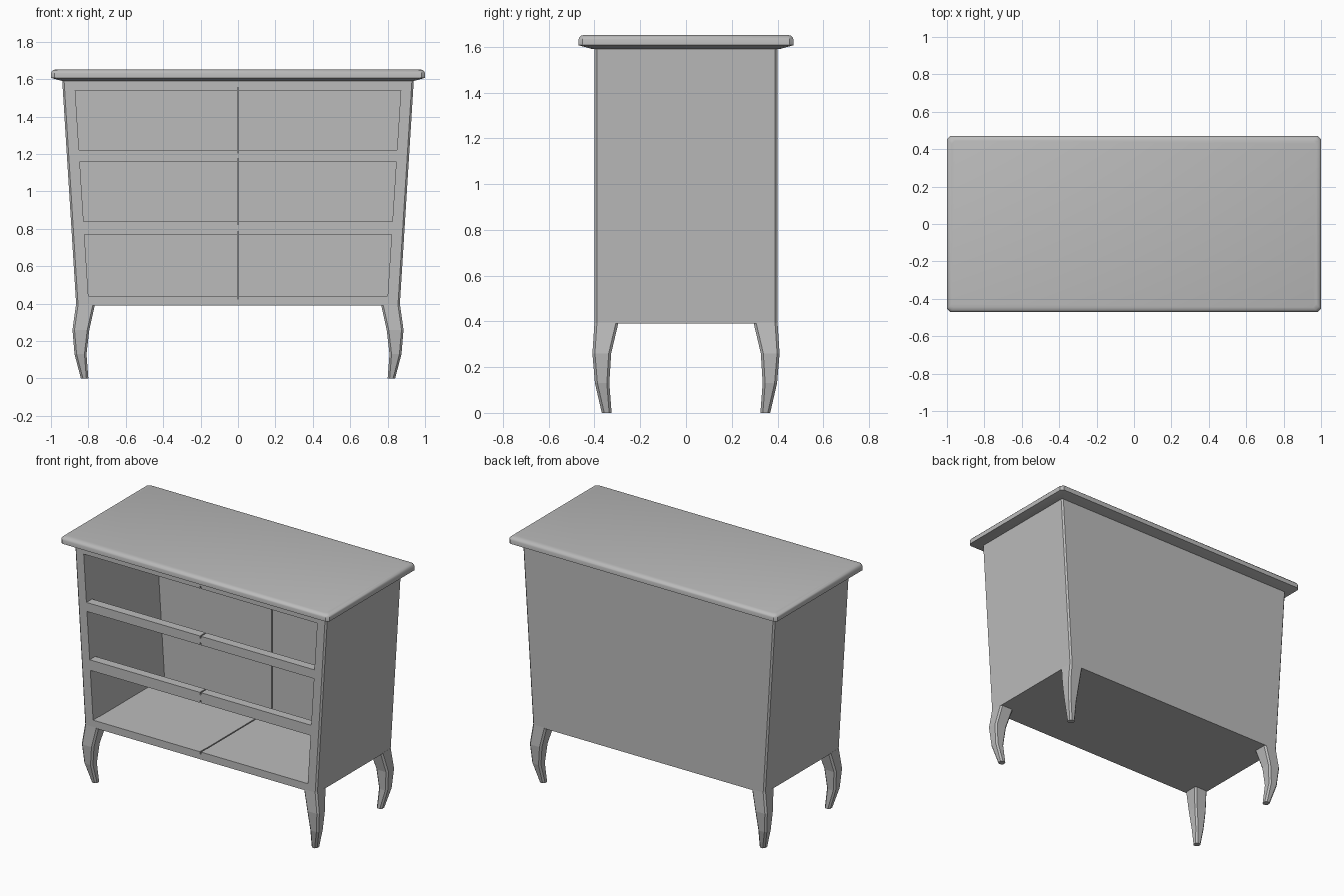
import bpy, bmesh
from mathutils import Vector

cube = bpy.data.objects.get("Cube")
if cube:
    bpy.data.objects.remove(cube, do_unlink=True)

# One plain grey for the whole chest
grey = bpy.data.materials.new("plain grey")
grey.use_nodes = True
colour = (0.5, 0.5, 0.5, 1)
grey.diffuse_color = colour
grey.node_tree.nodes["Principled BSDF"].inputs["Base Color"].default_value = colour


def make_object(name, bm):
    bmesh.ops.recalc_face_normals(bm, faces=bm.faces)
    mesh = bpy.data.meshes.new(name)
    bm.to_mesh(mesh)
    bm.free()
    mesh.materials.append(grey)
    obj = bpy.data.objects.new(name, mesh)
    bpy.context.collection.objects.link(obj)
    return obj


def loft(name, rings):
    """Skin a stack of equal-length rings and cap both ends."""
    bm = bmesh.new()
    loops = [[bm.verts.new(p) for p in ring] for ring in rings]
    for low, high in zip(loops, loops[1:]):
        for i in range(len(low)):
            j = (i + 1) % len(low)
            bm.faces.new((low[i], low[j], high[j], high[i]))
    bm.faces.new(loops[0][::-1])
    bm.faces.new(loops[-1])
    return make_object(name, bm)


def ring(x0, x1, y0, y1, z, chamfer=0.0):
    """Horizontal rectangle, with cut corners if chamfer is set."""
    c = chamfer
    if not c:
        return [(x0, y0, z), (x1, y0, z), (x1, y1, z), (x0, y1, z)]
    return [(x0 + c, y0, z), (x1 - c, y0, z), (x1, y0 + c, z), (x1, y1 - c, z),
            (x1 - c, y1, z), (x0 + c, y1, z), (x0, y1 - c, z), (x0, y0 + c, z)]


def inner_half(z):
    """Half width of the tapering interior at height z."""
    return 0.80 + (z - 0.44) * 0.064


def tapered_block(name, z0, z1, y0, y1, half=inner_half):
    return loft(name, [ring(-half(z), half(z), y0, y1, z) for z in (z0, z1)])


def activate(obj):
    bpy.ops.object.select_all(action='DESELECT')
    obj.select_set(True)
    bpy.context.view_layer.objects.active = obj


def cut(target, cutter):
    cutter.hide_render = True
    mod = target.modifiers.new("cut", 'BOOLEAN')
    mod.operation = 'DIFFERENCE'
    mod.solver = 'EXACT'
    mod.object = cutter
    activate(target)
    bpy.ops.object.modifier_apply(modifier=mod.name)
    bpy.data.objects.remove(cutter, do_unlink=True)


# Carcass: tapered body with lightly cut corners
carcass = loft("carcass", [ring(-w, w, -0.4, 0.4, z, 0.01)
                           for z, w in ((0.39, 0.865), (1.595, 0.94))])

# Hollow interior, then the three drawer openings and the centre seam
cut(carcass, tapered_block("interior_cutter", 0.438, 1.542, -0.34, 0.36))
for z0, z1 in ((0.44, 0.77), (0.84, 1.16), (1.22, 1.54)):
    cut(carcass, tapered_block("opening_cutter", z0, z1, -0.5, -0.3))
    cut(carcass, tapered_block("notch_cutter", z0 - 0.016, z1 + 0.016, -0.5, -0.3,
                               lambda z: 0.004))
cut(carcass, tapered_block("seam_cutter", 0.424, 1.556, -0.31, 0.37, lambda z: 0.004))

# Table top: sloping underside, upright edge, rounded upper edge
top_profile = [(0.06, 1.59), (0.0, 1.607), (0.0, 1.632), (0.004, 1.641),
               (0.011, 1.648), (0.025, 1.652)]
table_top = loft("table_top", [ring(-1 + d, 1 - d, -0.47 + d, 0.47 - d, z, 0.018)
                               for d, z in top_profile])
activate(table_top)
bpy.ops.object.shade_smooth_by_angle(angle=0.6)

# Curved legs: height, inner x, outer x, inner y, outer y
leg_profile = [(0.0, 0.80, 0.84, 0.325, 0.368),
               (0.13, 0.81, 0.874, 0.335, 0.398),
               (0.26, 0.795, 0.885, 0.327, 0.409),
               (0.395, 0.765, 0.866, 0.295, 0.40)]
for side, sx in (("left", 1), ("right", -1)):
    for end, sy in (("front", -1), ("back", 1)):
        rings = []
        for z, x0, x1, y0, y1 in leg_profile:
            points = ring(x0, x1, y0, y1, z, 0.011)
            rings.append([Vector((sx * x, sy * y, h)) for x, y, h in points])
        loft(f"{end}_{side}_leg", rings)
